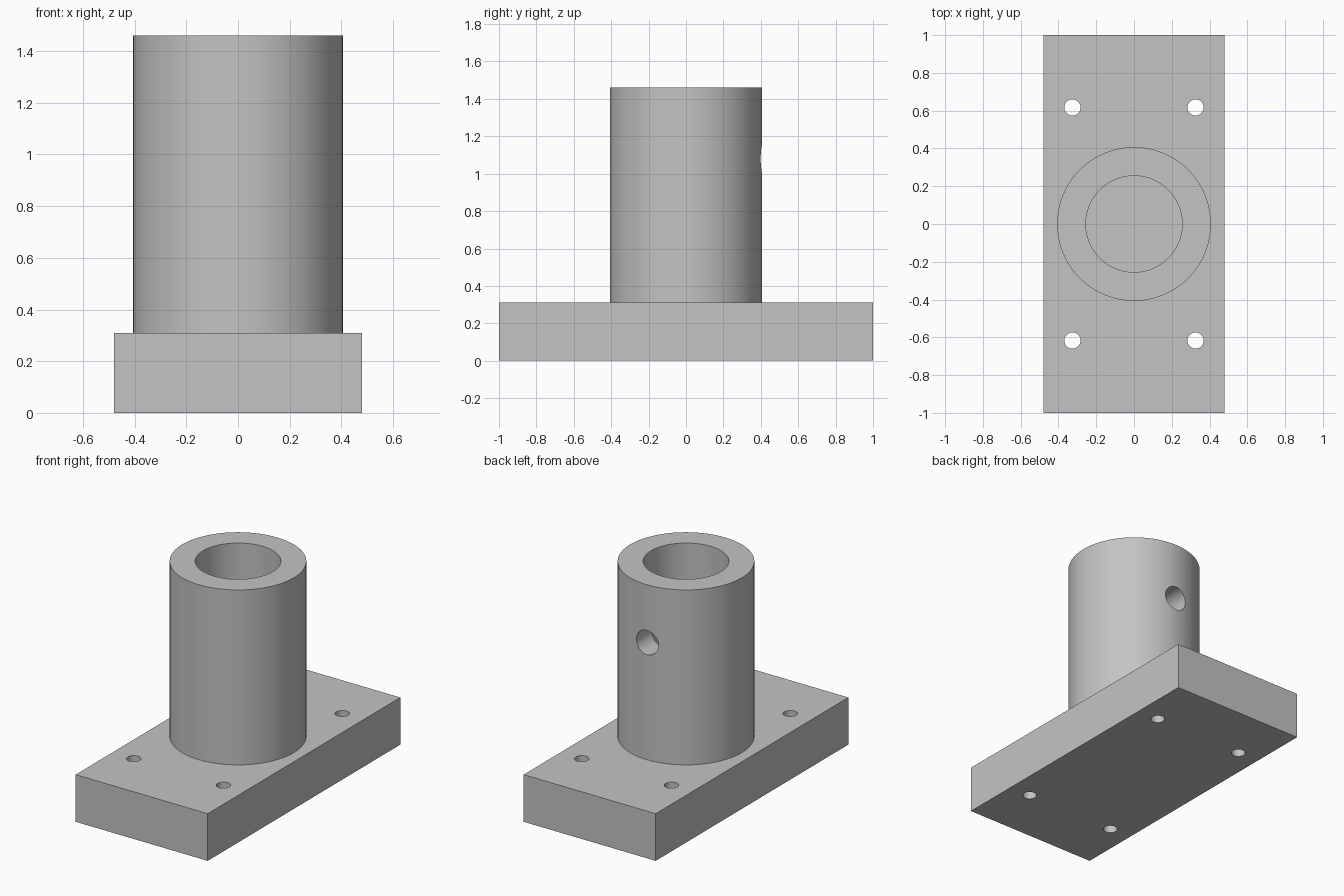
import bpy
from math import pi

if "Cube" in bpy.data.objects:
    bpy.data.objects.remove(bpy.data.objects["Cube"])

WIDTH, LENGTH, PLATE_H, TOTAL_H = 0.96, 2.0, 0.31, 1.46
TUBE_R, BORE_R, SCREW_R, SIDE_R = 0.407, 0.255, 0.043, 0.08

# Plain grey metal
grey = bpy.data.materials.new("grey_metal")
grey.use_nodes = True
color = (0.55, 0.55, 0.55, 1)
grey.diffuse_color = color
grey.node_tree.nodes["Principled BSDF"].inputs["Base Color"].default_value = color


def cylinder(name, radius, start, end, center=(0, 0), along_y=False, sides=96):
    """Cylinder running from start to end along z, or along y at (x, z)."""
    mid = (start + end) / 2
    loc = (center[0], mid, center[1]) if along_y else (*center, mid)
    bpy.ops.mesh.primitive_cylinder_add(
        vertices=sides, radius=radius, depth=end - start, location=loc,
        rotation=(pi / 2 if along_y else 0, 0, 0))
    obj = bpy.context.object
    obj.name = name
    obj.data.materials.append(grey)
    return obj


def combine(target, tool, operation):
    """Apply a boolean and discard the tool."""
    mod = target.modifiers.new(tool.name, 'BOOLEAN')
    mod.operation, mod.object, mod.solver = operation, tool, 'EXACT'
    bpy.ops.object.select_all(action='DESELECT')
    bpy.context.view_layer.objects.active = target
    target.select_set(True)
    bpy.ops.object.modifier_apply(modifier=mod.name)
    bpy.data.objects.remove(tool)


# Base plate
bpy.ops.mesh.primitive_cube_add(size=1, location=(0, 0, PLATE_H / 2))
base = bpy.context.object
base.name = "plate_with_tube"
base.scale = (WIDTH, LENGTH, PLATE_H)
bpy.ops.object.transform_apply(location=True, rotation=False, scale=True)
base.data.materials.append(grey)

# Upright tube with a blind bore down to the plate
combine(base, cylinder("tube", TUBE_R, PLATE_H / 2, TOTAL_H), 'UNION')
combine(base, cylinder("bore", BORE_R, PLATE_H, TOTAL_H + 0.1), 'DIFFERENCE')

# Set-screw hole through the back wall
combine(base, cylinder("side_hole", SIDE_R, 0.1, 0.6, (0, 1.08), True, 48), 'DIFFERENCE')

# Four mounting holes
for sx in (-1, 1):
    for sy in (-1, 1):
        hole = cylinder("screw_hole", SCREW_R, -0.1, PLATE_H + 0.1,
                        (sx * 0.326, sy * 0.617), sides=40)
        combine(base, hole, 'DIFFERENCE')

bpy.ops.object.shade_smooth_by_angle(angle=pi / 6)
